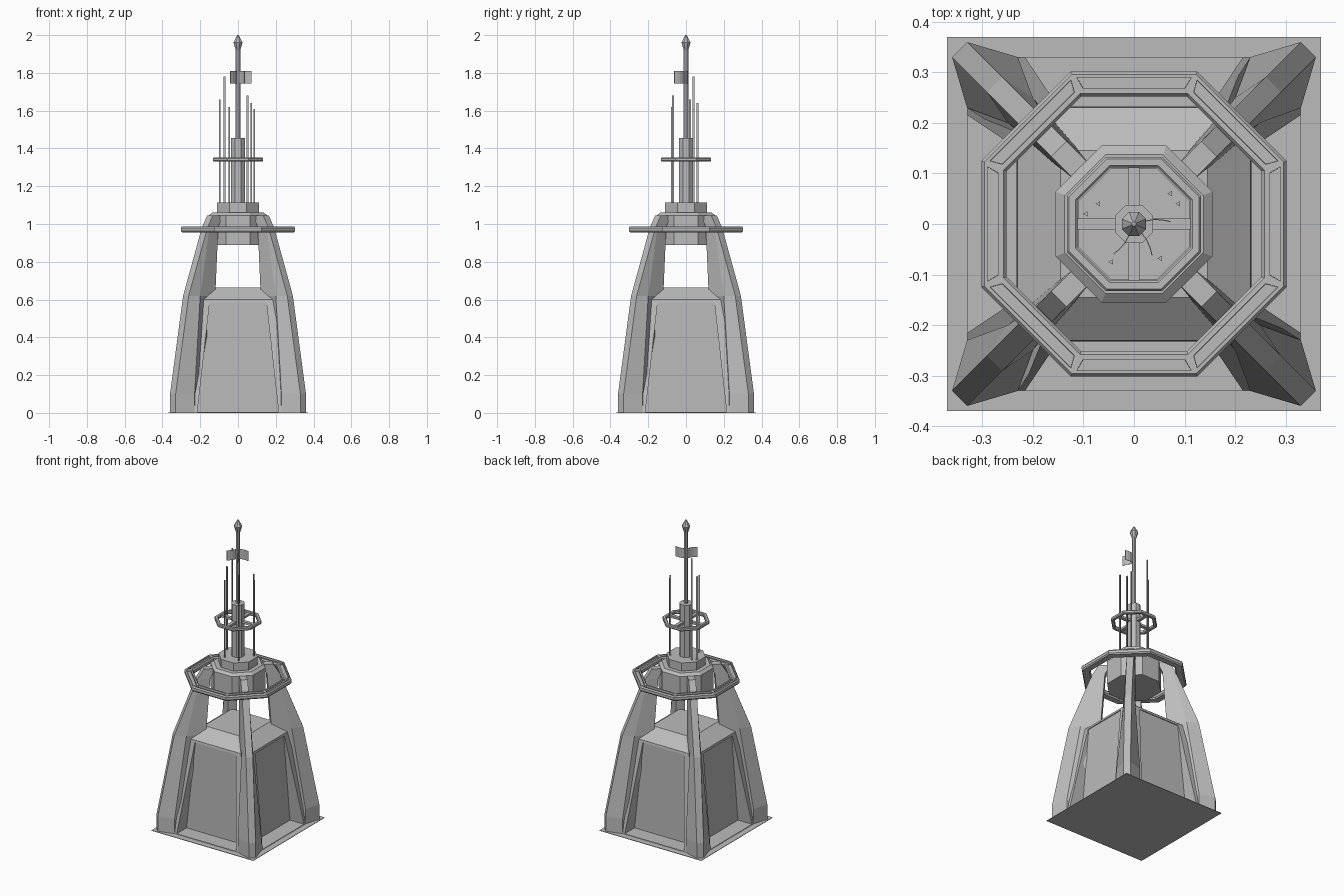
import bpy, bmesh, math
from mathutils import Matrix, Vector

if "Cube" in bpy.data.objects:
    bpy.data.objects.remove(bpy.data.objects["Cube"])

GREY = (0.5, 0.5, 0.5, 1)
mat = bpy.data.materials.new("plain_grey")
mat.use_nodes = True
mat.diffuse_color = GREY
mat.node_tree.nodes["Principled BSDF"].inputs["Base Color"].default_value = GREY


def finish(name, bm):
    bmesh.ops.remove_doubles(bm, verts=bm.verts, dist=1e-5)
    bmesh.ops.recalc_face_normals(bm, faces=bm.faces)
    mesh = bpy.data.meshes.new(name)
    bm.to_mesh(mesh)
    bm.free()
    mesh.materials.append(mat)
    obj = bpy.data.objects.new(name, mesh)
    bpy.context.collection.objects.link(obj)
    return obj


def loft(bm, rings, closed=False):
    """Skin rings of points; cap the ends, or join them when closed."""
    loops = [[bm.verts.new(p) for p in ring] for ring in rings]
    n = len(loops[0])
    pairs = list(zip(loops, loops[1:])) + ([(loops[-1], loops[0])] if closed else [])
    for a, b in pairs:
        for i in range(n):
            j = (i + 1) % n
            bm.faces.new((a[i], a[j], b[j], b[i]))
    if not closed:
        bm.faces.new(loops[0][::-1])
        bm.faces.new(loops[-1])


def polygon(r, z, sides=8, x=0, y=0):
    """Regular polygon with flat-to-centre distance r."""
    big = r / math.cos(math.pi / sides)
    return [(x + big * math.cos((i + 0.5) * math.tau / sides),
             y + big * math.sin((i + 0.5) * math.tau / sides), z) for i in range(sides)]


def turned(name, profile, closed=False, sides=8):
    bm = bmesh.new()
    loft(bm, [polygon(r, z, sides) for r, z in profile], closed)
    return finish(name, bm)


def box(bm, x0, x1, half, z0, z1, angle):
    rot = Matrix.Rotation(angle, 3, 'Z')
    loft(bm, [[rot @ Vector((x, y, z)) for x, y in
               ((x0, -half), (x1, -half), (x1, half), (x0, half))] for z in (z0, z1)])


# Ground plate
turned("ground_plate", [(0.37, 0), (0.37, 0.003)], sides=4)

# Tapered body: sloping frame with an upright panel set deep in each side
bm = bmesh.new()


def wall_y(z):
    return -0.33 + 0.1 * z / 0.6


def quad_loop(half_low, half_high, z0, z1):
    return [Vector((x, wall_y(z), z)) for x, z in
            ((-half_low, z0), (half_low, z0), (half_high, z1), (-half_high, z1))]


edge = quad_loop(0.33, 0.23, 0, 0.6)
lip = quad_loop(0.215, 0.15, 0.006, 0.585)
panel = [Vector((p.x, -0.227, p.z)) for p in lip]
for k in range(4):
    rot = Matrix.Rotation(k * math.pi / 2, 3, 'Z')
    a, b, c = [[bm.verts.new(rot @ p) for p in loop] for loop in (edge, lip, panel)]
    for p, q in ((a, b), (b, c)):
        for i in range(4):
            j = (i + 1) % 4
            bm.faces.new((p[i], p[j], q[j], q[i]))
    bm.faces.new(c)
    top = [bm.verts.new(rot @ Vector((x, -0.145, 0.665))) for x in (0.145, -0.145)]
    bm.faces.new((a[3], a[2], top[0], top[1]))
bmesh.ops.remove_doubles(bm, verts=bm.verts, dist=1e-5)
bmesh.ops.holes_fill(bm, edges=[e for e in bm.edges if e.is_boundary], sides=4)
finish("tapered_body", bm)

# Corner legs: height, outer reach, flare reach and width, inner reach and width
leg_sections = [
    (0, 0.488, 0.396, 0.071, 0.33, 0.02),
    (0.1, 0.488, 0.396, 0.071, 0.33, 0.02),
    (0.62, 0.39, 0.318, 0.035, 0.198, 0.028),
    (0.98, 0.25, 0.235, 0.022, 0.172, 0.024),
    (1.045, 0.21, 0.19, 0.021, 0.14, 0.021),
]
for k, name in enumerate(("back_left", "back_right", "front_right", "front_left")):
    rot = Matrix.Rotation(math.pi / 4 + k * math.pi / 2, 3, 'Z')
    bm = bmesh.new()
    rings = []
    for z, outer, flare, wide, inner, narrow in leg_sections:
        side = [(outer, 0.021), (flare, wide), (inner, narrow)]
        outline = side + [(u, -v) for u, v in reversed(side)]
        rings.append([rot @ Vector((u, v, z)) for u, v in outline])
    loft(bm, rings)
    finish(name + "_leg", bm)

# Hub and stepped mast
turned("hub", [(0.155, 0.89), (0.155, 1.045), (0.137, 1.06)])
turned("hub_cap", [(0.11, 1.05), (0.11, 1.113)])
turned("mast_base", [(0.038, 1.1), (0.038, 1.455)])
turned("mast", [(0.012, 1.45), (0.012, 1.925)])
turned("finial", [(0.012, 1.92), (0.024, 1.96), (0.004, 2.0)])

# Walkway ring with a narrow groove along each segment
bm = bmesh.new()
loft(bm, [polygon(r, z) for r, z in ((0.252, 0.963), (0.252, 0.98), (0.258, 0.988),
     (0.296, 0.988), (0.302, 0.98), (0.302, 0.963), (0.296, 0.955), (0.258, 0.955))], True)
bmesh.ops.recalc_face_normals(bm, faces=bm.faces)
tops = [f for f in bm.faces if f.normal.z > 0.99]
bmesh.ops.inset_individual(bm, faces=tops, thickness=0.0115)
bmesh.ops.inset_individual(bm, faces=tops, thickness=0.0005, depth=-0.012)
finish("walkway_ring", bm)

# Upper ring and its spokes
turned("upper_ring", [(0.112, 1.335), (0.112, 1.347), (0.116, 1.352), (0.129, 1.352),
                      (0.133, 1.347), (0.133, 1.335), (0.129, 1.33), (0.116, 1.33)], True)
bm = bmesh.new()
for k in range(4):
    box(bm, 0.03, 0.115, 0.011, 1.333, 1.347, k * math.pi / 2)
finish("ring_spokes", bm)

# Thin three-sided antennas
bm = bmesh.new()
for x, y, top in ((-0.095, 0.02, 1.66), (-0.07, 0.04, 1.78), (-0.045, -0.075, 1.62),
                  (0.052, -0.068, 1.68), (0.072, 0.06, 1.64), (0.088, 0.04, 1.61)):
    loft(bm, [polygon(0.003, z, 3, x, y) for z in (1.11, top)])
finish("antennas", bm)

# Three curved vanes around the mast
bm = bmesh.new()
for angle in (4, -60, -124):
    rot = Matrix.Rotation(math.radians(angle), 3, 'Z')
    steps = [i / 4 for i in range(5)]
    centre = [(0.008 + 0.064 * t, 0.006 * math.sin(math.pi * t)) for t in steps]
    outline = [(x, y + 0.001) for x, y in centre] + [(x, y - 0.001) for x, y in reversed(centre)]
    loft(bm, [[rot @ Vector((x, y, z)) for x, y in outline] for z in (1.745, 1.81)])
finish("mast_vanes", bm)
